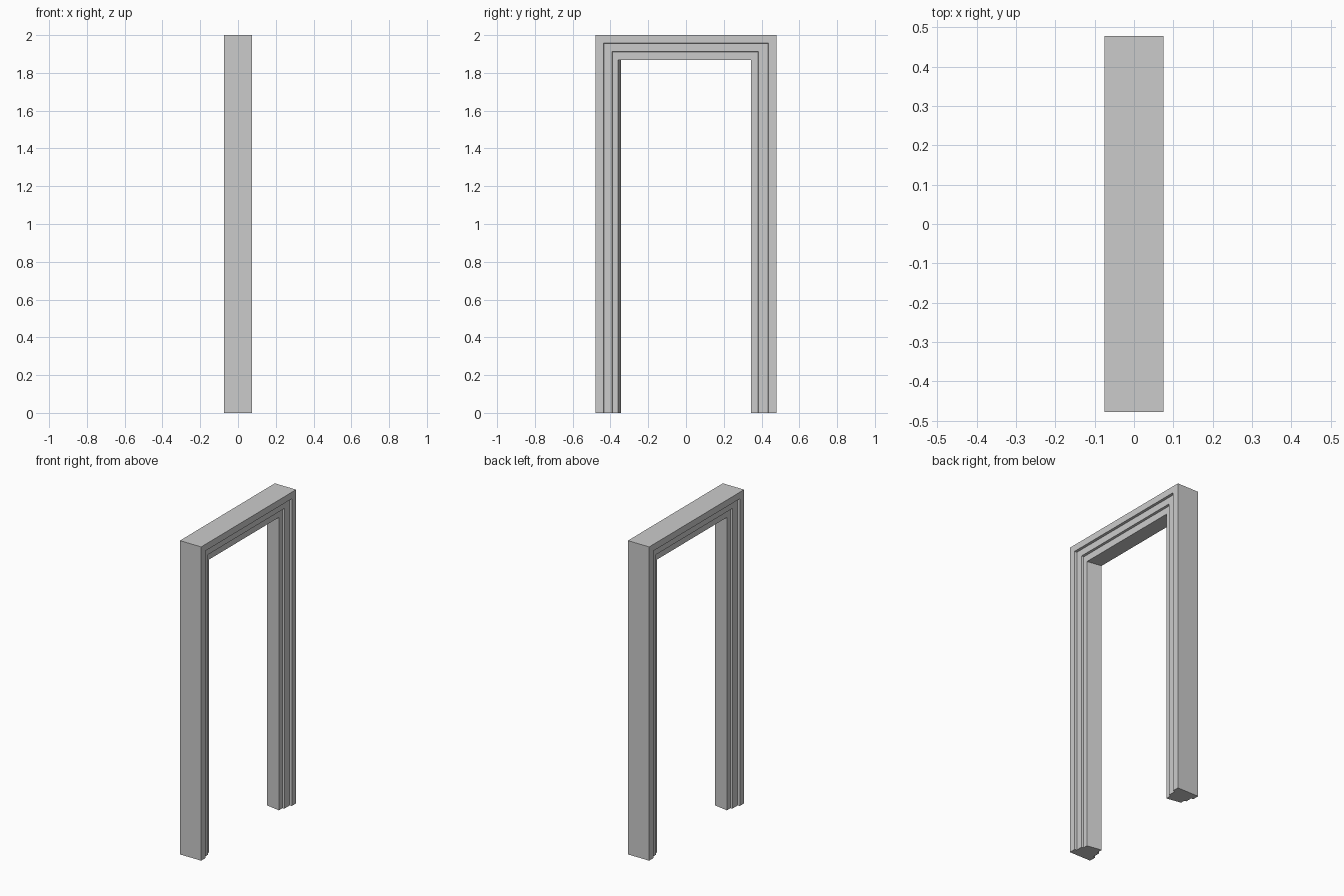
import bpy, bmesh

if "Cube" in bpy.data.objects:
    bpy.data.objects.remove(bpy.data.objects["Cube"])

# Stepped frame profile on the +x side: (x, left jamb y, right jamb y, head z)
T = 0.003
side = [
    (0.075, -0.478, 0.478, 2.000),
    (0.075, -0.436, 0.436, 1.958),
    (0.061, -0.436 + T, 0.436 - T, 1.958 - T),
    (0.061, -0.391, 0.383, 1.913),
    (0.048, -0.391 + T, 0.383 - T, 1.913 - T),
    (0.048, -0.360, 0.343, 1.867),
]
# The -x side is the same profile turned half round the vertical axis
back = [(-x, -r, -l, z) for x, l, r, z in reversed(side)]
profile = side + back

# Sweep the profile up the left jamb, across the head, down the right jamb
bm = bmesh.new()
rings = [[] for _ in range(4)]
for x, left, right, z in profile:
    path = [(left, 0), (left, z), (right, z), (right, 0)]
    for ring, (y, h) in zip(rings, path):
        ring.append(bm.verts.new((x, y, h)))

n = len(profile)
for a, b in zip(rings, rings[1:]):
    for i in range(n):
        j = (i + 1) % n
        bm.faces.new((a[i], a[j], b[j], b[i]))

# Feet of the two jambs
bm.faces.new(rings[0])
bm.faces.new(rings[-1])
bmesh.ops.recalc_face_normals(bm, faces=bm.faces)

mesh = bpy.data.meshes.new("door_frame")
bm.to_mesh(mesh)
bm.free()
frame = bpy.data.objects.new("door_frame", mesh)
bpy.context.collection.objects.link(frame)
